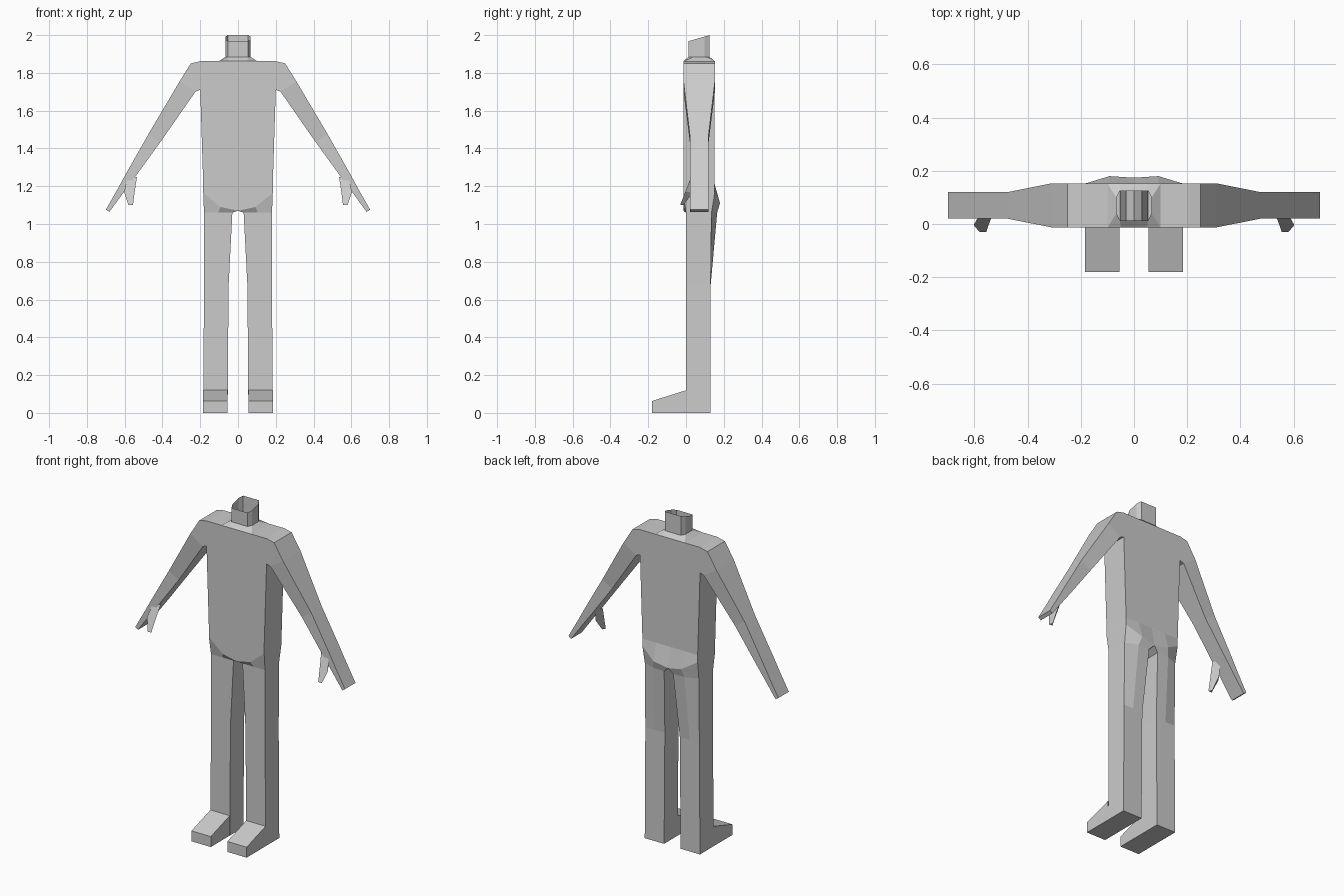
import bpy
import bmesh
from mathutils import Vector

cube = bpy.data.objects.get("Cube")
if cube:
    bpy.data.objects.remove(cube, do_unlink=True)

shade = 0.6
grey = bpy.data.materials.new("plain grey")
grey.use_nodes = True
grey.diffuse_color = (shade, shade, shade, 1)
principled = grey.node_tree.nodes["Principled BSDF"]
principled.inputs["Base Color"].default_value = grey.diffuse_color


def loft(name, rings, cap_start=False, cap_end=False, side=1):
    """Skin a list of equal-length point rings; a negative side mirrors across x."""
    bm = bmesh.new()
    rows = [[bm.verts.new((x * side, y, z)) for x, y, z in ring] for ring in rings]
    count = len(rows[0])
    for lower, upper in zip(rows, rows[1:]):
        for i in range(count):
            j = (i + 1) % count
            bm.faces.new((lower[i], lower[j], upper[j], upper[i]))
    if cap_start:
        bm.faces.new(list(reversed(rows[0])))
    if cap_end:
        bm.faces.new(rows[-1])
    bmesh.ops.recalc_face_normals(bm, faces=bm.faces)
    mesh = bpy.data.meshes.new(name)
    bm.to_mesh(mesh)
    bm.free()
    mesh.materials.append(grey)
    part = bpy.data.objects.new(name, mesh)
    bpy.context.collection.objects.link(part)


def mirrored(half):
    """Complete a ring from its left half, listed from front centre to back centre."""
    return half + [(-x, y, z) for x, y, z in reversed(half[1:-1])]


def level(width, z, front, back, chamfer=0.0, slope=0.0):
    """Trunk section with optional chamfered corners and a rise toward the back."""
    middle = width - chamfer if chamfer else width / 2
    outline = [(0, front), (middle, front), (width, front + chamfer * 2),
               (width, back - chamfer * 2), (middle, back), (0, back)]
    return mirrored([(x, y, z + slope * (y - front)) for x, y in outline])


def leg_level(inner, outer, z, back, swell=0.0):
    """Leg section; swell pushes the inner back outward under the seat."""
    middle = (inner + outer) / 2
    return [(inner, leg_front, z), (middle, leg_front, z), (outer, leg_front, z),
            (outer, back, z), (middle, back + swell, z), (inner, back + swell, z)]


def foot_level(y, height):
    return [(ankle_in, y, 0), (ankle_out, y, 0),
            (ankle_out, y, height), (ankle_in, y, height)]


def arm_level(outer, inner, depth):
    """Arm section spanning an outer and an inner point, given as x and z."""
    return [(point.x, arm_y + sign * depth, point.y)
            for point, sign in ((outer, -1), (outer, 1), (inner, 1), (inner, -1))]


def thumb_level(x, y, z, radius):
    """Triangular section with its ridge toward the palm."""
    return [(x - radius, y - radius / 2, z), (x + radius, y - radius / 2, z),
            (x, y + radius, z)]


# Shared measurements
chest_front, chest_back = -0.014, 0.152
leg_front = 0.0
hip_width, chest_width, shoulder_z = 0.184, 0.2, 1.862
ankle_in, ankle_out = 0.055, 0.184
arm_y, shoulder_depth, arm_depth = 0.07, 0.083, 0.05

# Hip line, shared by the trunk and the tops of the legs
hip = [(0, chest_front, 1.07), (hip_width / 2, chest_front, 1.09),
       (hip_width, chest_front, 1.165), (hip_width, chest_back, 1.165),
       (hip_width / 2, 0.18, 1.11), (0, 0.174, 1.09)]

# Trunk, collar and open neck
neck_front, neck_back, neck_width, neck_chamfer = 0.014, 0.125, 0.066, 0.013
loft("torso_and_neck", [
    mirrored(hip),
    level(hip_width, 1.21, chest_front, chest_back),
    level(chest_width, 1.71, chest_front, chest_back),
    level(chest_width, shoulder_z, chest_front, chest_back),
    level(chest_width / 2, shoulder_z, chest_front, chest_back),
    level(neck_width, 1.885, neck_front, neck_back, neck_chamfer),
    level(neck_width, 1.968, neck_front, neck_back, neck_chamfer, slope=0.29),
])

# Arm centre line in x and z, and its outward direction
shoulder, fingertip = Vector((0.24, 1.77)), Vector((0.69, 1.07))
along = (fingertip - shoulder).normalized()
outward = Vector((-along.y, along.x))
armpit = Vector((chest_width, 1.71))

for side, label in ((1, "left"), (-1, "right")):
    # Leg
    loft(label + "_leg", [
        hip,
        leg_level(0.03, 0.18, 1.06, 0.135, swell=0.03),
        leg_level(0.05, 0.18, 0.67, 0.13),
        leg_level(ankle_in, ankle_out, 0, 0.13),
    ], cap_end=True, side=side)

    # Foot, a wedge running forward from the ankle
    loft(label + "_foot", [foot_level(leg_front, 0.12), foot_level(-0.18, 0.063)],
         cap_end=True, side=side)

    # Arm and flat hand: a bevelled shoulder, then a taper down the centre line
    rings = [
        arm_level(Vector((chest_width, shoulder_z)), armpit, shoulder_depth),
        arm_level(Vector((0.25, 1.85)), armpit, shoulder_depth),
    ]
    for fraction, half_width, depth in (
            (0.06, 0.05, shoulder_depth),
            (0.45, 0.038, arm_depth),
            (0.73, 0.025, arm_depth),
            (0.85, 0.018, arm_depth),
            (1, 0.011, arm_depth)):
        centre = shoulder.lerp(fingertip, fraction)
        offset = outward * half_width
        rings.append(arm_level(centre + offset, centre - offset, depth))
    loft(label + "_arm", rings, cap_end=True, side=side)

    # Thumb
    loft(label + "_thumb", [
        thumb_level(0.56, 0.04, 1.25, 0.025),
        thumb_level(0.575, 0.01, 1.17, 0.028),
        thumb_level(0.568, -0.025, 1.1, 0.012),
    ], cap_start=True, cap_end=True, side=side)
